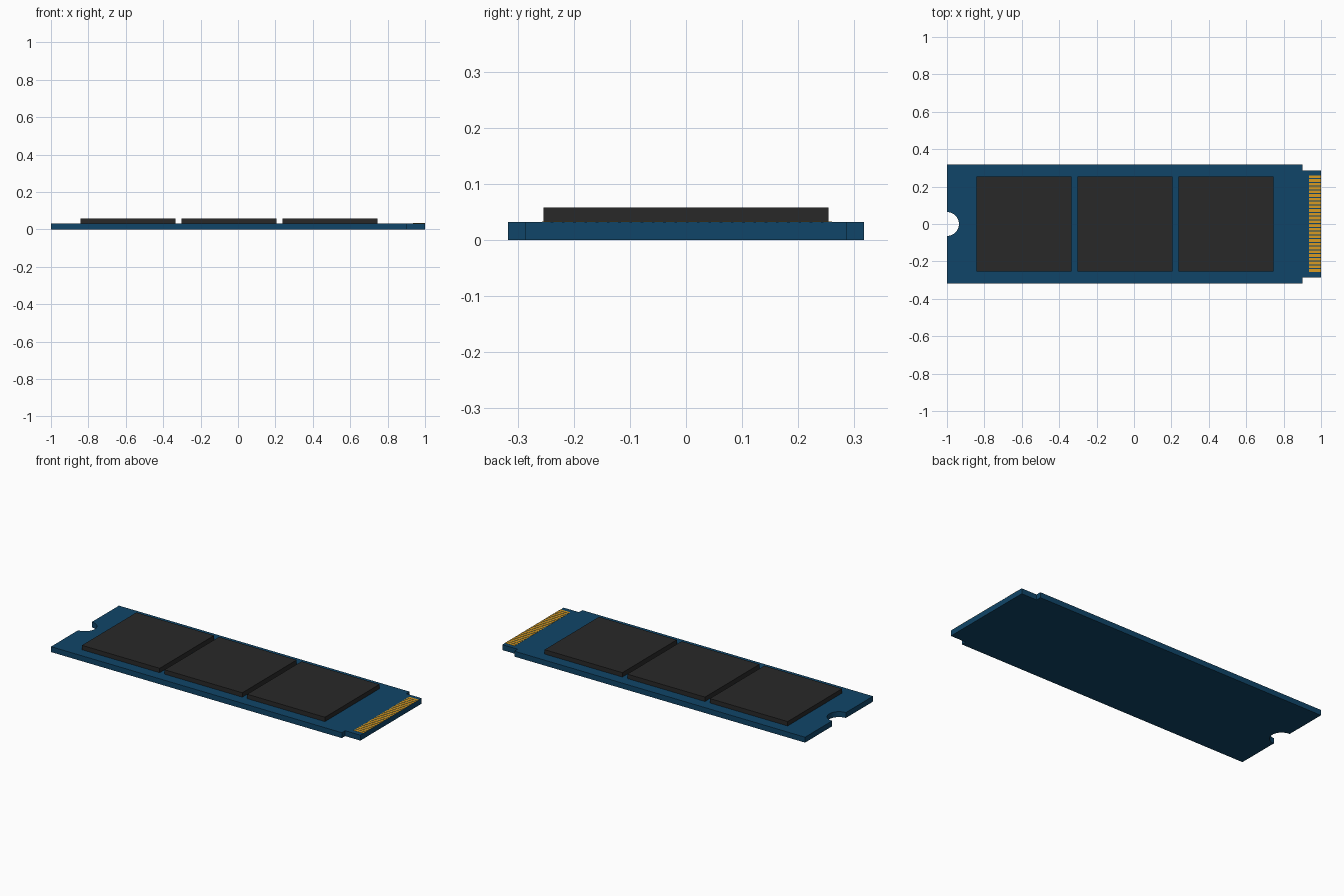
import bpy, bmesh
from math import cos, sin, pi

if "Cube" in bpy.data.objects:
    bpy.data.objects.remove(bpy.data.objects["Cube"])

BOARD_TOP = 0.032


def material(name, color):
    m = bpy.data.materials.new(name)
    m.diffuse_color = (*color, 1)
    m.use_nodes = True
    m.node_tree.nodes["Principled BSDF"].inputs["Base Color"].default_value = m.diffuse_color
    return m


def prism(name, outline, z0, z1, mat):
    """Extrude a counter-clockwise XY outline from z0 to z1."""
    bm = bmesh.new()
    face = bm.faces.new([bm.verts.new((x, y, z0)) for x, y in outline])
    ext = bmesh.ops.extrude_face_region(bm, geom=[face], use_keep_orig=True)
    top = [v for v in ext["geom"] if isinstance(v, bmesh.types.BMVert)]
    bmesh.ops.translate(bm, verts=top, vec=(0, 0, z1 - z0))
    bmesh.ops.recalc_face_normals(bm, faces=bm.faces)
    mesh = bpy.data.meshes.new(name)
    bm.to_mesh(mesh)
    bm.free()
    mesh.materials.append(mat)
    obj = bpy.data.objects.new(name, mesh)
    bpy.context.collection.objects.link(obj)
    return obj


def box(name, x0, x1, y0, y1, z0, z1, mat):
    return prism(name, [(x0, y0), (x1, y0), (x1, y1), (x0, y1)], z0, z1, mat)


blue = material("board_blue", (0.005, 0.06, 0.14))
black = material("chip_black", (0.022, 0.022, 0.022))
gold = material("contact_gold", (0.7, 0.33, 0.015))

# Circuit board with a narrower connector tab and a half-round screw notch
W, TAB, R, N = 0.317, 0.286, 0.064, 24
notch = [(-1 + R * sin(pi * i / N), R * cos(pi * i / N)) for i in range(N + 1)]
outline = [(-1, -W), (0.9, -W), (0.9, -TAB), (1, -TAB),
           (1, TAB), (0.9, TAB), (0.9, W), (-1, W)] + notch
prism("circuit_board", outline, 0, BOARD_TOP, blue)

# Three square memory chips
H = 0.254
for i, cx in enumerate((-0.588, -0.048, 0.492)):
    box(f"memory_chip_{i + 1}", cx - H, cx + H, -H, H, BOARD_TOP, 0.058, black)

# Row of thin gold edge contacts
PINS, Y0, Y1 = 26, -0.259, 0.263
pitch = (Y1 - Y0) / PINS
for i in range(PINS):
    y = Y0 + pitch * (i + 0.5)
    box(f"edge_contact_{i + 1}", 0.936, 1.0, y - pitch * 0.38, y + pitch * 0.38,
        BOARD_TOP, BOARD_TOP + 0.001, gold)
